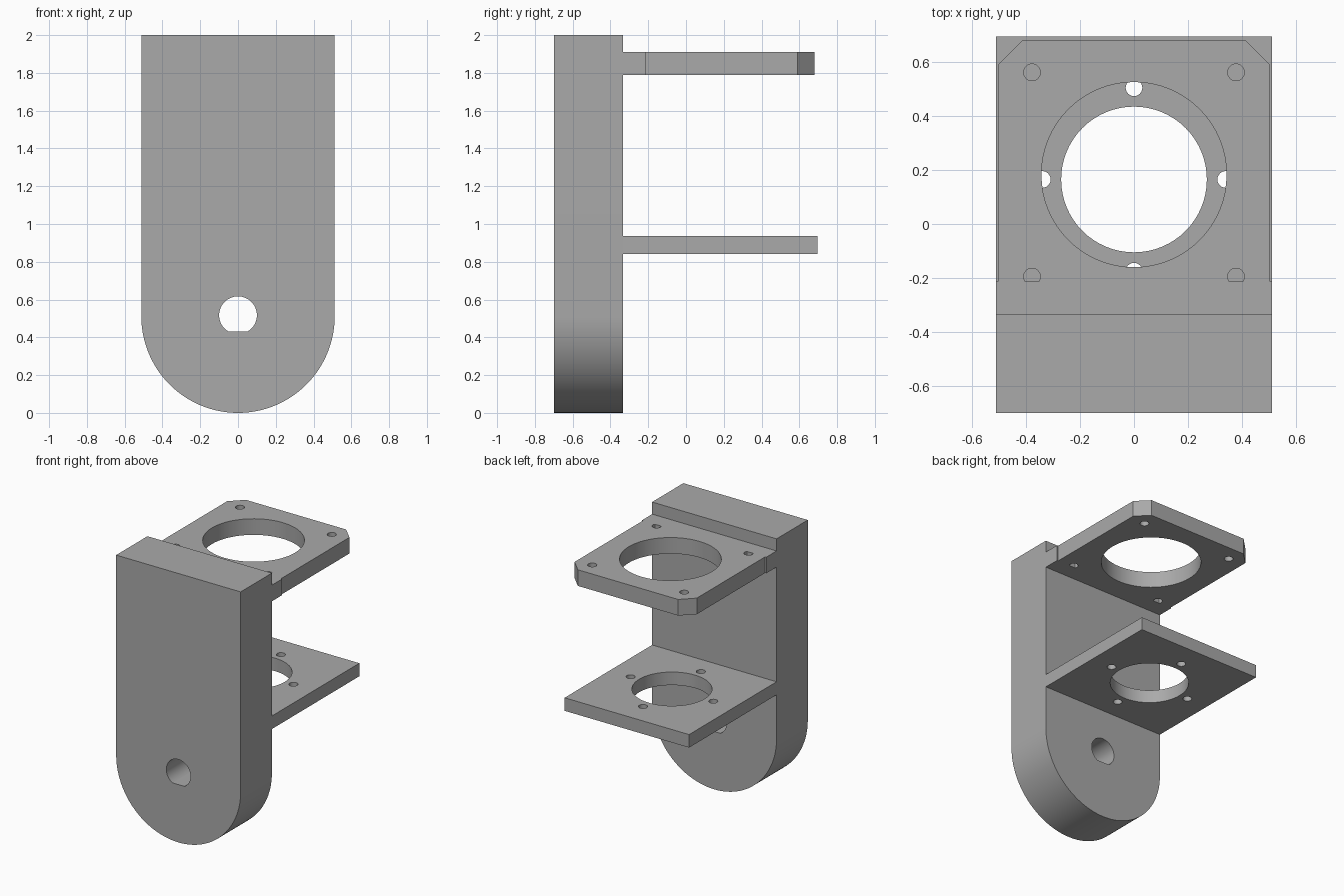
import bpy, bmesh, math
from mathutils import Matrix

if "Cube" in bpy.data.objects:
    bpy.data.objects.remove(bpy.data.objects["Cube"])

grey = bpy.data.materials.new("plain grey")
grey.diffuse_color = (0.4, 0.4, 0.4, 1)
grey.use_nodes = True
grey.node_tree.nodes["Principled BSDF"].inputs["Base Color"].default_value = grey.diffuse_color


def prism(name, outlines, low, high, upright=False):
    """Extrude closed outlines along z, or along y when upright (outline is x, z)."""
    bm = bmesh.new()
    for outline in outlines:
        base = bm.faces.new([bm.verts.new((x, y, low)) for x, y in outline])
        top = bmesh.ops.extrude_face_region(bm, geom=[base])["geom"]
        for v in top:
            if isinstance(v, bmesh.types.BMVert):
                v.co.z = high
    if upright:
        # (x, z, depth) becomes (x, depth, z)
        bm.transform(Matrix(((1, 0, 0, 0), (0, 0, 1, 0), (0, 1, 0, 0), (0, 0, 0, 1))))
    bmesh.ops.recalc_face_normals(bm, faces=bm.faces)
    mesh = bpy.data.meshes.new(name)
    bm.to_mesh(mesh)
    bm.free()
    mesh.materials.append(grey)
    obj = bpy.data.objects.new(name, mesh)
    bpy.context.collection.objects.link(obj)
    return obj


def rect(x, y0, y1):
    return [(-x, y0), (x, y0), (x, y1), (-x, y1)]


def arc(cx, cy, r, a0, a1, n):
    """Arc points, angles in radians, both ends included."""
    return [(cx + r * math.cos(a0 + (a1 - a0) * i / n),
             cy + r * math.sin(a0 + (a1 - a0) * i / n)) for i in range(n + 1)]


def circle(cx, cy, r, n):
    return arc(cx, cy, r, 0, 2 * math.pi, n)[:-1]


def finish(obj, holes=None):
    """Cut the holes, then smooth the round walls while keeping edges sharp."""
    bpy.ops.object.select_all(action="DESELECT")
    bpy.context.view_layer.objects.active = obj
    obj.select_set(True)
    if holes:
        mod = obj.modifiers.new("holes", "BOOLEAN")
        mod.operation, mod.solver, mod.object = "DIFFERENCE", "EXACT", holes
        bpy.ops.object.modifier_apply(modifier=mod.name)
        bpy.data.objects.remove(holes)
    bpy.ops.object.shade_smooth_by_angle(angle=math.radians(30))


HALF, BACK, WALL = 0.512, -0.7, -0.333

# Upright with a round foot and a D-shaped shaft hole
upright = prism("upright", [arc(0, HALF, HALF, math.pi, 2 * math.pi, 64)
                            + [(HALF, 2), (-HALF, 2)]], BACK, WALL, True)
flat = math.asin(-0.087 / 0.1)
shaft = prism("shaft_cutter", [arc(0, 0.517, 0.1, flat, math.pi - flat, 48)],
              BACK - 0.1, WALL + 0.1, True)
finish(upright, shaft)

# Lower shelf: round opening with four screw holes around it
lower = prism("lower_shelf", [rect(HALF, WALL, 0.695)], 0.84, 0.937)
cy = 0.165
spots = [(0.34, cy), (-0.34, cy), (0, cy + 0.34), (0, cy - 0.34)]
finish(lower, prism("lower_cutter", [circle(0, cy, 0.27, 64)]
                    + [circle(x, y, 0.031, 24) for x, y in spots], 0.7, 1.1))

# Upper shelf: chamfered far corners, large opening, corner screw holes
STEP, W, END, C = -0.212, 0.503, 0.681, 0.09
upper = prism("upper_shelf", [[(-W, STEP), (W, STEP), (W, END - C), (W - C, END),
                               (C - W, END), (-W, END - C)]], 1.79, 1.91)
spots = [(x, y) for x in (-0.378, 0.378) for y in (-0.195, 0.562)]
finish(upper, prism("upper_cutter", [circle(0, 0.183, 0.343, 64)]
                    + [circle(x, y, 0.031, 24) for x, y in spots], 1.7, 2.0))

# Full-width strip joining the upper shelf to the upright
finish(prism("upper_shelf_root", [rect(HALF, WALL, STEP)], 1.79, 1.91))
